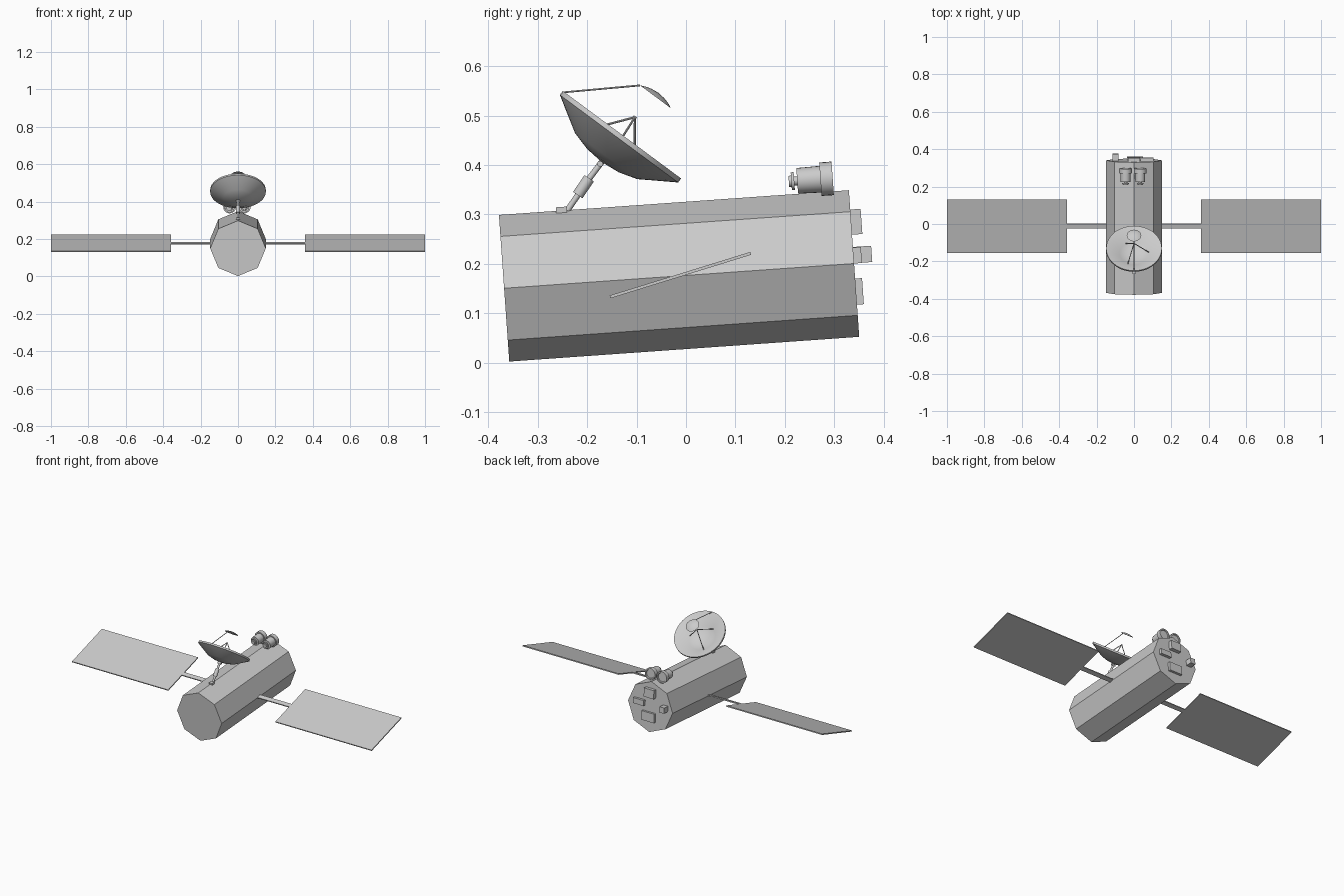
import bpy, bmesh, math
from mathutils import Matrix, Vector

cube = bpy.data.objects.get("Cube")
if cube:
    bpy.data.objects.remove(cube, do_unlink=True)

grey = bpy.data.materials.new("light_grey")
grey.use_nodes = True
grey.diffuse_color = (0.6, 0.6, 0.6, 1)
grey.node_tree.nodes["Principled BSDF"].inputs["Base Color"].default_value = (0.6, 0.6, 0.6, 1)


def rot_x(deg):
    return Matrix.Rotation(math.radians(deg), 4, 'X')


def finish(name, bm, matrix, smooth=False):
    bmesh.ops.recalc_face_normals(bm, faces=bm.faces[:])
    mesh = bpy.data.meshes.new(name)
    bm.to_mesh(mesh)
    bm.free()
    mesh.materials.append(grey)
    obj = bpy.data.objects.new(name, mesh)
    bpy.context.collection.objects.link(obj)
    obj.matrix_world = matrix
    if smooth:
        bpy.ops.object.select_all(action='DESELECT')
        obj.select_set(True)
        bpy.context.view_layer.objects.active = obj
        bpy.ops.object.shade_smooth_by_angle(angle=math.radians(35))
    return obj


def box(name, size, centre, matrix):
    bm = bmesh.new()
    bmesh.ops.create_cube(bm, size=1)
    bmesh.ops.scale(bm, vec=size, verts=bm.verts)
    bmesh.ops.translate(bm, vec=centre, verts=bm.verts)
    return finish(name, bm, matrix)


def lathe(name, profile, matrix, sides=32, smooth=True):
    """Turn (radius, height) points around the local z axis."""
    bm = bmesh.new()
    verts = [bm.verts.new((r, 0, z)) for r, z in profile]
    edges = [bm.edges.new(pair) for pair in zip(verts, verts[1:])]
    bmesh.ops.spin(bm, geom=verts + edges, cent=(0, 0, 0), axis=(0, 0, 1),
                   angle=2 * math.pi, steps=sides, use_duplicate=False)
    bmesh.ops.remove_doubles(bm, verts=bm.verts[:], dist=1e-5)
    return finish(name, bm, matrix, smooth)


def rod(name, start, end, radius, sides=8):
    start, end = Vector(start), Vector(end)
    axis = end - start
    matrix = Matrix.Translation(start) @ axis.to_track_quat('Z', 'Y').to_matrix().to_4x4()
    profile = [(0, 0), (radius, 0), (radius, axis.length), (0, axis.length)]
    return lathe(name, profile, matrix, sides)


# Eight-sided hull, tipped slightly upward at the back
hull = Matrix.Translation((0, -0.014, 0.1755)) @ rot_x(4.04)
along = rot_x(-90)
lathe("hull", [(0, -0.355), (0.1487, -0.355), (0.1487, 0.355), (0, 0.355)],
      hull @ along, 8, smooth=False)

# Equipment boxes on the back end: x, height, width, tall, depth
for name, x, w, wide, tall, deep in (
        ("upper_back_box", 0.0, 0.084, 0.066, 0.051, 0.021),
        ("left_back_box", 0.07, 0.016, 0.07, 0.032, 0.016),
        ("right_back_box", -0.1, 0.017, 0.032, 0.033, 0.037),
        ("lower_back_box", 0.005, -0.057, 0.085, 0.053, 0.014)):
    box(name, (wide, deep + 0.01, tall), (x, 0.35 + deep / 2, w), hull)

# Solar panels on flat arms
wing = Matrix.Translation((0, -0.0115, 0.177)) @ rot_x(17.2)
for side, s in (("left", 1), ("right", -1)):
    box(side + "_solar_panel", (0.642, 0.298, 0.006), (s * 0.679, 0, 0), wing)
    box(side + "_panel_arm", (0.24, 0.026, 0.006), (s * 0.243, 0, 0), wing)

# Pair of sensors on the top at the back
sensor = [(0, -0.052), (0.011, -0.052), (0.012, -0.047), (0.018, -0.047),
          (0.018, -0.041), (0.009, -0.041), (0.009, -0.035), (0.026, -0.035),
          (0.027, 0.012), (0.034, 0.012), (0.034, 0.037), (0.027, 0.037),
          (0.025, 0.032), (0, 0.032)]
for side, x in (("left", 0.033), ("right", -0.045)):
    lathe(side + "_sensor", sensor,
          hull @ Matrix.Translation((x, 0.287, 0.175)) @ along, 24)

# Dish antenna
dish = Matrix.Translation((0, -0.132, 0.458)) @ rot_x(-36.5)
lathe("dish", [(0, -0.065), (0.04, -0.061), (0.078, -0.050), (0.149, -0.006),
               (0.149, 0.004), (0.144, 0.004), (0.076, -0.042),
               (0.04, -0.053), (0, -0.057)], dish, 40)

# Three feed legs inside the dish, with a small feed tip
apex = dish @ Vector((0, 0, 0.048))
for i in range(3):
    a = math.radians(5 + 120 * i)
    foot = dish @ Vector((0.08 * math.cos(a), 0.08 * math.sin(a), -0.042))
    rod("feed_leg_%d" % (i + 1), foot, apex, 0.0022)
rod("feed_tip", dish @ Vector((0, 0, 0.043)), dish @ Vector((0, 0, 0.05)), 0.004)

# Domed secondary reflector on a thin rod from the dish rim
lathe("secondary_reflector", [(0, 0.010), (0.015, 0.0085), (0.028, 0.005), (0.039, 0),
                              (0.028, 0.003), (0.015, 0.0065), (0, 0.008)],
      dish @ Matrix.Translation((0, 0.009, 0.106)), 24)
rod("reflector_rod", (0, -0.248, 0.547), (0, -0.093, 0.561), 0.0018)

# Jointed dish mount
box("mount_foot", (0.022, 0.022, 0.014), (0, -0.228, 0.149), hull)
rod("mount_lower_shaft", (0, -0.240, 0.308), (0, -0.214, 0.346), 0.006, 12)
rod("mount_sleeve", (0, -0.219, 0.339), (0, -0.196, 0.373), 0.0115, 16)
rod("mount_upper_shaft", (0, -0.197, 0.371), (0, -0.169, 0.408), 0.006, 12)
rod("mount_joint", (-0.012, -0.174, 0.402), (0.012, -0.174, 0.402), 0.006, 12)
